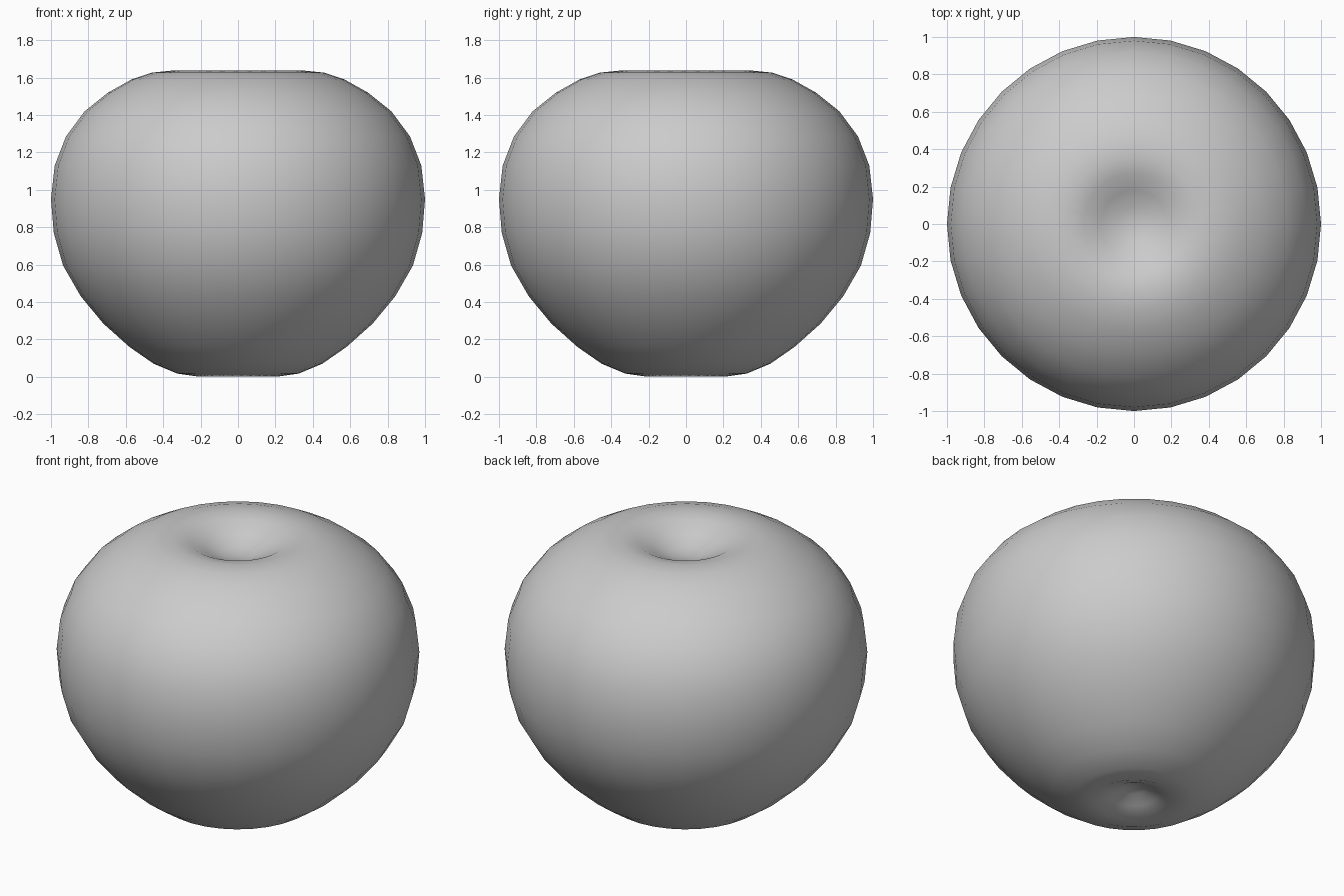
import bpy, bmesh, math

if "Cube" in bpy.data.objects:
    bpy.data.objects.remove(bpy.data.objects["Cube"])

SEGMENTS = 32
# half profile (radius, height) from the bottom dimple to the top dimple
PROFILE = [(0, 0.085), (0.06, 0.075), (0.13, 0.04), (0.22, 0.003), (0.325, 0.018),
           (0.45, 0.07), (0.58, 0.16), (0.72, 0.285), (0.84, 0.43), (0.935, 0.595),
           (0.985, 0.77), (1.0, 0.95), (0.98, 1.13), (0.92, 1.285), (0.82, 1.42),
           (0.695, 1.52), (0.57, 1.59), (0.46, 1.627), (0.36, 1.637),
           (0.27, 1.62), (0.18, 1.575), (0.09, 1.535), (0, 1.525)]

# fruit body: the profile spun round the vertical axis
bm = bmesh.new()
verts = [bm.verts.new((r, 0, z)) for r, z in PROFILE]
edges = [bm.edges.new(pair) for pair in zip(verts, verts[1:])]
bmesh.ops.spin(bm, geom=verts + edges, cent=(0, 0, 0), axis=(0, 0, 1),
               angle=math.tau, steps=SEGMENTS, use_merge=True)
bmesh.ops.remove_doubles(bm, verts=bm.verts, dist=1e-4)
bmesh.ops.recalc_face_normals(bm, faces=bm.faces)
for face in bm.faces:
    face.smooth = True

mesh = bpy.data.meshes.new("fruit_body")
bm.to_mesh(mesh)
bm.free()
bpy.context.collection.objects.link(bpy.data.objects.new("fruit_body", mesh))
